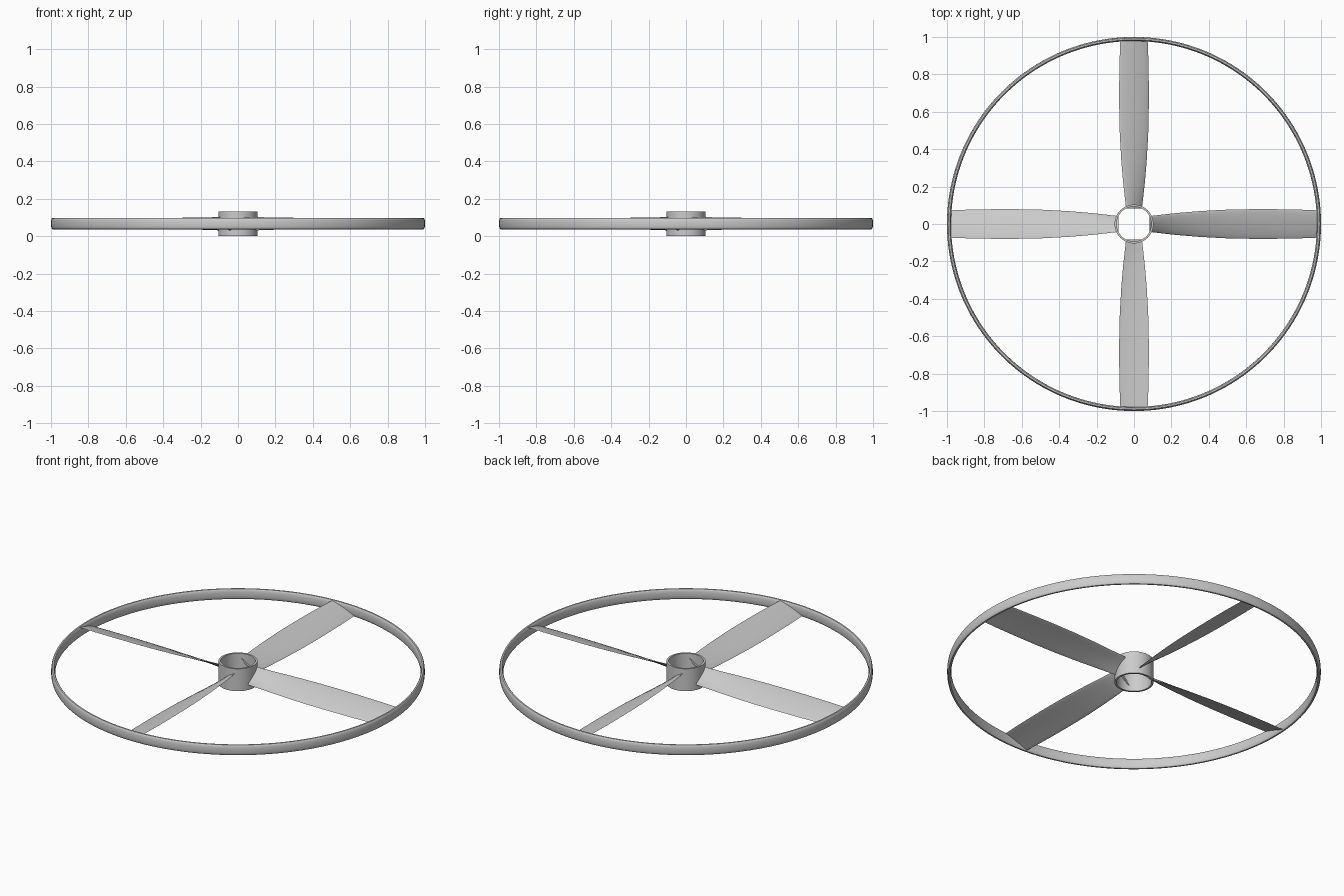
import bpy, bmesh, math
from mathutils import Matrix

if "Cube" in bpy.data.objects:
    bpy.data.objects.remove(bpy.data.objects["Cube"], do_unlink=True)

MID_Z = 0.067
grey = bpy.data.materials.new("light_grey")
grey.use_nodes = True
grey.diffuse_color = (0.6, 0.6, 0.6, 1)
grey.node_tree.nodes["Principled BSDF"].inputs["Base Color"].default_value = (0.6, 0.6, 0.6, 1)


def finish(name, bm, angle=35):
    bmesh.ops.recalc_face_normals(bm, faces=bm.faces)
    mesh = bpy.data.meshes.new(name)
    bm.to_mesh(mesh)
    bm.free()
    obj = bpy.data.objects.new(name, mesh)
    obj.data.materials.append(grey)
    bpy.context.collection.objects.link(obj)
    bpy.ops.object.select_all(action='DESELECT')
    obj.select_set(True)
    bpy.context.view_layer.objects.active = obj
    bpy.ops.object.shade_smooth_by_angle(angle=math.radians(angle))
    return obj


def bridge(bm, a, b):
    n = len(a)
    for i in range(n):
        bm.faces.new((a[i], a[(i + 1) % n], b[(i + 1) % n], b[i]))


def lathe(name, profile, steps):
    """Spin a closed (radius, z) profile about the z axis."""
    bm = bmesh.new()
    rings = []
    for s in range(steps):
        t = 2 * math.pi * s / steps
        rings.append([bm.verts.new((r * math.cos(t), r * math.sin(t), z)) for r, z in profile])
    for s in range(steps):
        bridge(bm, rings[s], rings[(s + 1) % steps])
    return finish(name, bm)


# Hollow hub
lathe("hub", [(0.104, 0), (0.104, 0.132), (0.093, 0.132), (0.093, 0)], 64)

# Outer ring with a slim rounded section
section = []
for i in range(20):
    t = 2 * math.pi * i / 20
    c, s = math.cos(t), math.sin(t)
    section.append((0.989 + 0.011 * math.copysign(abs(c) ** 0.8, c),
                    MID_Z + 0.031 * math.copysign(abs(s) ** 0.8, s)))
lathe("outer_ring", section, 160)

# Blade stations: radius, half width seen from above, half rise, thickness
STATIONS = [(0.083, 0.042, 0.037, 0.010), (0.14, 0.049, 0.034, 0.010),
            (0.22, 0.058, 0.032, 0.009), (0.34, 0.068, 0.031, 0.009),
            (0.48, 0.076, 0.030, 0.008), (0.62, 0.079, 0.029, 0.008),
            (0.76, 0.079, 0.028, 0.007), (0.88, 0.077, 0.027, 0.007),
            (0.985, 0.073, 0.026, 0.006)]


def blade_section(width, rise, thick, steps=10):
    """Thin cambered foil, from the low edge to the high edge and back."""
    chord = math.hypot(width, rise)
    foil = []
    for side in (1, -1):
        for i in range(steps):
            u = -side * math.cos(math.pi * i / steps)
            bulge = 1 - u * u
            foil.append((u * chord, 0.004 * bulge + side * thick / 2 * math.sqrt(bulge)))
    cs, sn = width / chord, rise / chord
    return [(a * cs - b * sn, a * sn + b * cs) for a, b in foil]


# Four twisted blades
for k, label in enumerate(("left", "back", "right", "front")):
    bm = bmesh.new()
    loops = [[bm.verts.new((r, y, MID_Z + z)) for y, z in blade_section(w, h, t)]
             for r, w, h, t in STATIONS]
    for a, b in zip(loops, loops[1:]):
        bridge(bm, a, b)
    bm.faces.new(loops[0])
    bm.faces.new(loops[-1])
    bm.transform(Matrix.Rotation(k * math.pi / 2, 4, 'Z'))
    finish(label + "_blade", bm, 50)
